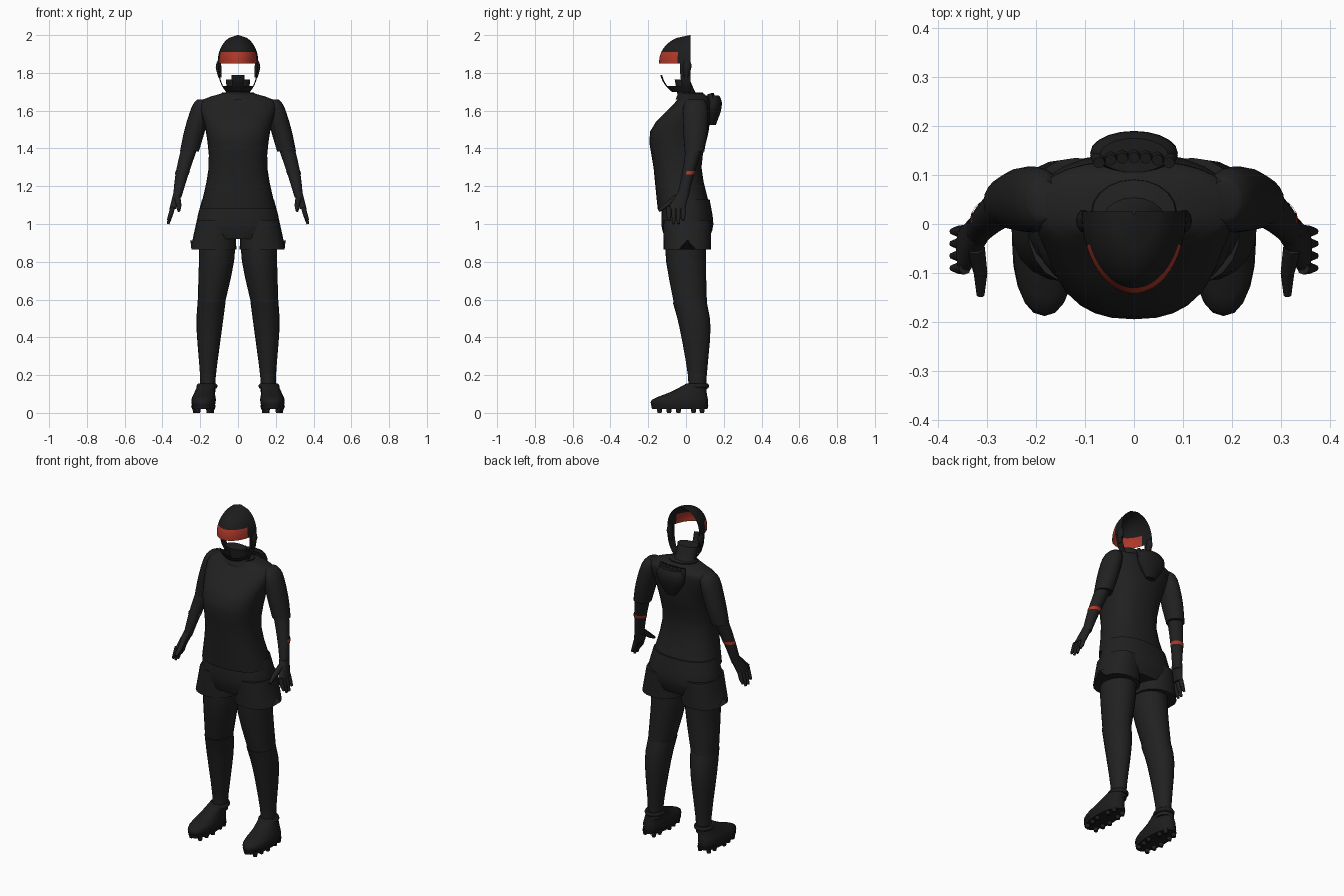
import bpy, bmesh, math
from mathutils import Vector

cube = bpy.data.objects.get("Cube")
if cube:
    bpy.data.objects.remove(cube, do_unlink=True)


def material(name, red, green, blue):
    mat = bpy.data.materials.new(name)
    mat.use_nodes = True
    colour = (red, green, blue, 1)
    mat.diffuse_color = colour
    mat.node_tree.nodes["Principled BSDF"].inputs["Base Color"].default_value = colour
    return mat


CLOTH = material("charcoal cloth", .015, .015, .015)
DARK = material("near black", .012, .012, .012)
RED = material("brick red", .42, .04, .022)


def finish(name, bm, materials, mirror=False):
    mesh = bpy.data.meshes.new(name)
    bm.to_mesh(mesh)
    bm.free()
    part = bpy.data.objects.new(name, mesh)
    bpy.context.collection.objects.link(part)
    for mat in materials:
        mesh.materials.append(mat)
    if mirror:
        part.modifiers.new("Mirror", "MIRROR").use_mirror_merge = False
    bpy.ops.object.select_all(action="DESELECT")
    part.select_set(True)
    bpy.context.view_layer.objects.active = part
    bpy.ops.object.shade_smooth_by_angle(angle=math.radians(45))


def ring(z, wide, deep, x=0, y=0):
    """Horizontal section: height, half width, half depth and centre."""
    return Vector((x, y, z, wide, deep))


def blend(rings, cuts):
    """Insert smooth Catmull-Rom sections between the given rings."""
    padded = [rings[0], *rings, rings[-1]]
    result = []
    for a, b, c, d in zip(padded, padded[1:], padded[2:], padded[3:]):
        for step in range(cuts):
            t = step / cuts
            bend = (2 * a - 5 * b + 4 * c - d) * t * t + (3 * b - a - 3 * c + d) * t ** 3
            result.append(b + (bend + (c - a) * t) / 2)
    return result + [rings[-1]]


def add_loft(bm, rings, sides=20, power=2, cuts=3, caps=True):
    """Skin superellipse sections from one end to the other."""
    loops = []
    for x, y, z, wide, deep in blend(rings, cuts):
        loop = []
        for i in range(sides):
            angle = math.tau * i / sides
            c, s = math.cos(angle), math.sin(angle)
            across = math.copysign(abs(c) ** (2 / power), c)
            along = math.copysign(abs(s) ** (2 / power), s)
            loop.append(bm.verts.new((x + wide * across, y + deep * along, z)))
        loops.append(loop)
    for low, high in zip(loops, loops[1:]):
        for i in range(sides):
            j = (i + 1) % sides
            bm.faces.new((low[i], low[j], high[j], high[i]))
    if caps:
        bm.faces.new(loops[0])
        bm.faces.new(loops[-1])
    bmesh.ops.recalc_face_normals(bm, faces=bm.faces)
    return loops


def loft(name, mat, rings, mirror=False, **options):
    bm = bmesh.new()
    add_loft(bm, rings, **options)
    finish(name, bm, [mat], mirror)


def add_stick(bm, start, end, start_radius, end_radius):
    """Tapered rod between two points."""
    start, end = Vector(start), Vector(end)
    placement = (end - start).to_track_quat("Z", "Y").to_matrix().to_4x4()
    placement.translation = (start + end) / 2
    bmesh.ops.create_cone(bm, cap_ends=True, segments=8, radius1=start_radius,
                          radius2=end_radius, depth=(end - start).length, matrix=placement)


# Shirt with collar and sleeves
loft("shirt", CLOTH, [
    ring(z=1.08, wide=.2, deep=.14, y=-.01),
    ring(z=1.3, wide=.155, deep=.127, y=-.045),
    ring(z=1.49, wide=.17, deep=.155, y=-.035),
    ring(z=1.63, wide=.205, deep=.1, y=.03),
    ring(z=1.665, wide=.17, deep=.08, y=.04),
    ring(z=1.69, wide=.09, deep=.065, y=.03)], sides=28, power=2.4)
loft("collar", CLOTH, [
    ring(z=1.66, wide=.1, deep=.075, y=.02),
    ring(z=1.695, wide=.085, deep=.065, y=.025)], caps=False)
loft("sleeve", CLOTH, [
    ring(z=1.66, wide=.03, deep=.04, x=.185, y=.05),
    ring(z=1.62, wide=.05, deep=.065, x=.195, y=.05),
    ring(z=1.5, wide=.055, deep=.065, x=.228, y=.05),
    ring(z=1.385, wide=.05, deep=.052, x=.257, y=.045)], mirror=True)

# Forearm, and a thin red band round its outer and rear sides
loft("forearm", CLOTH, [
    ring(z=1.42, wide=.044, deep=.045, x=.252, y=.047),
    ring(z=1.27, wide=.035, deep=.033, x=.295, y=.012),
    ring(z=1.14, wide=.022, deep=.03, x=.322, y=-.018)], mirror=True)
bm = bmesh.new()
add_loft(bm, [ring(z=1.28, wide=.038, deep=.036, x=.293, y=.014),
              ring(z=1.263, wide=.037, deep=.035, x=.297, y=.01)], cuts=1, caps=False)
front = [face for face in bm.faces if face.normal.y < -.4]
bmesh.ops.delete(bm, geom=front, context="FACES")
finish("wrist_band", bm, [RED], mirror=True)

# Hand: palm, four fingers and a thumb
bm = bmesh.new()
add_loft(bm, [ring(z=1.17, wide=.024, deep=.03, x=.317, y=-.012),
              ring(z=1.08, wide=.018, deep=.048, x=.345, y=-.052)], power=2.5)
for i in range(4):
    y = -.09 + i / 40
    tip = 1 if i in (1, 2) else 1.02
    knuckle = (.358, y, 1.045)
    add_stick(bm, (.345, y, 1.09), knuckle, .013, .012)
    add_stick(bm, knuckle, (.37, y, tip), .012, .007)
thumb_joint = (.313, -.1, 1.1)
add_stick(bm, (.322, -.05, 1.14), thumb_joint, .018, .014)
add_stick(bm, thumb_joint, (.313, -.145, 1.07), .014, .008)
finish("hand", bm, [CLOTH], mirror=True)

# Shorts: seat plus flared legs notched at the outer hem
loft("shorts_seat", CLOTH, [
    ring(z=1.13, wide=.19, deep=.125),
    ring(z=1, wide=.22, deep=.138, y=.007),
    ring(z=.92, wide=.19, deep=.115, y=.005)], sides=28, power=2.3)
bm = bmesh.new()
loops = add_loft(bm, [ring(z=1.02, wide=.1, deep=.128, x=.118, y=.007),
                      ring(z=.865, wide=.122, deep=.125, x=.13, y=.007)], power=2.3)
loops[-1][0].co.z += .05
finish("shorts_leg", bm, [CLOTH], mirror=True)

# Legs and knee socks
loft("thigh", CLOTH, [
    ring(z=.95, wide=.095, deep=.108, x=.112),
    ring(z=.8, wide=.093, deep=.105, x=.114),
    ring(z=.54, wide=.068, deep=.084, x=.147, y=.028)], mirror=True)
loft("sock", CLOTH, [
    ring(z=.585, wide=.074, deep=.09, x=.14, y=.02),
    ring(z=.45, wide=.068, deep=.082, x=.152, y=.048),
    ring(z=.2, wide=.042, deep=.05, x=.159, y=.06),
    ring(z=.11, wide=.042, deep=.05, x=.162, y=.058)], mirror=True)

# Boots: upper, sole, ankle cuff, laces and studs
loft("boot", DARK, [
    ring(z=.035, wide=.06, deep=.148, x=.183, y=-.033),
    ring(z=.07, wide=.065, deep=.148, x=.182, y=-.032),
    ring(z=.112, wide=.053, deep=.094, x=.176, y=.015),
    ring(z=.155, wide=.046, deep=.056, x=.164, y=.058)], mirror=True, power=2.2)
loft("sole", DARK, [
    ring(z=.02, wide=.06, deep=.147, x=.183, y=-.033),
    ring(z=.04, wide=.066, deep=.152, x=.183, y=-.033)], mirror=True, power=2.2)
loft("ankle_cuff", DARK, [
    ring(z=.13, wide=.05, deep=.06, x=.164, y=.056),
    ring(z=.142, wide=.056, deep=.064, x=.164, y=.058),
    ring(z=.155, wide=.048, deep=.056, x=.164, y=.06)], mirror=True)
laces, studs = bmesh.new(), bmesh.new()
for i in range(4):
    y, z = -.075 + i / 40, .092 + i / 77
    add_stick(laces, (.147, y, z), (.207, y, z), .007, .007)
for y in (-.14, -.09, -.04, .04, .085):
    spread = .045 - abs(y + .03) / 7
    for x in (.183 - spread, .183 + spread):
        add_stick(studs, (x, y, 0), (x, y, .03), .011, .016)
finish("laces", laces, [DARK], mirror=True)
finish("studs", studs, [DARK], mirror=True)

# Open-backed head shell: cap, red headband, cheek strips, jaw and chin
bm = bmesh.new()
columns, rows, brow = 36, 20, 1.86
grid = []
for row in range(rows + 1):
    z = 1.7 + .3 * row / rows
    if z > brow:
        size = math.sqrt(max(.001, 1 - ((z - brow) / (2 - brow)) ** 2))
    else:
        size = 1 - .4 * ((brow - z) / .16) ** 3
    angles = [math.pi * (i / columns - .5) for i in range(columns + 1)]
    grid.append([bm.verts.new((.107 * size * math.sin(a), .025 - .167 * size * math.cos(a), z))
                 for a in angles])
for low, high in zip(grid, grid[1:]):
    z = (low[0].co.z + high[0].co.z) / 2
    for i in range(columns):
        turn = abs((i + .5) / columns - .5) * 180
        chin = turn < 18 and z < 1.785
        if z > 1.85 or turn > 72 or z < 1.735 or chin:
            face = bm.faces.new((low[i], low[i + 1], high[i + 1], high[i]))
            face.material_index = int(1.85 < z < 1.91 and turn < 65)
loose = [vert for vert in bm.verts if not vert.link_faces]
bmesh.ops.delete(bm, geom=loose, context="VERTS")
finish("head_shell", bm, [DARK, RED])

loft("neck", CLOTH, [
    ring(z=1.65, wide=.085, deep=.06, y=.02),
    ring(z=1.7, wide=.062, deep=.048),
    ring(z=1.765, wide=.064, deep=.04, y=-.02)])
loft("ear", DARK, [
    ring(z=1.775, wide=.008, deep=.01, x=.096),
    ring(z=1.83, wide=.015, deep=.023, x=.103, y=.006),
    ring(z=1.865, wide=.008, deep=.014, x=.1, y=.008)], mirror=True)

# Gathered hair roll on the upper back
bm = bmesh.new()
add_loft(bm, [ring(z=1.525, wide=.03, deep=.018, y=.14),
              ring(z=1.6, wide=.082, deep=.042, y=.143),
              ring(z=1.65, wide=.088, deep=.044, y=.145),
              ring(z=1.68, wide=.07, deep=.035, y=.14)])
for i in range(-3, 4):
    x = i / 42
    y = .15 - 2 * x * x
    add_stick(bm, (x, y, 1.64), (x, y - .015, 1.69), .018, .012)
finish("hair_roll", bm, [DARK])
